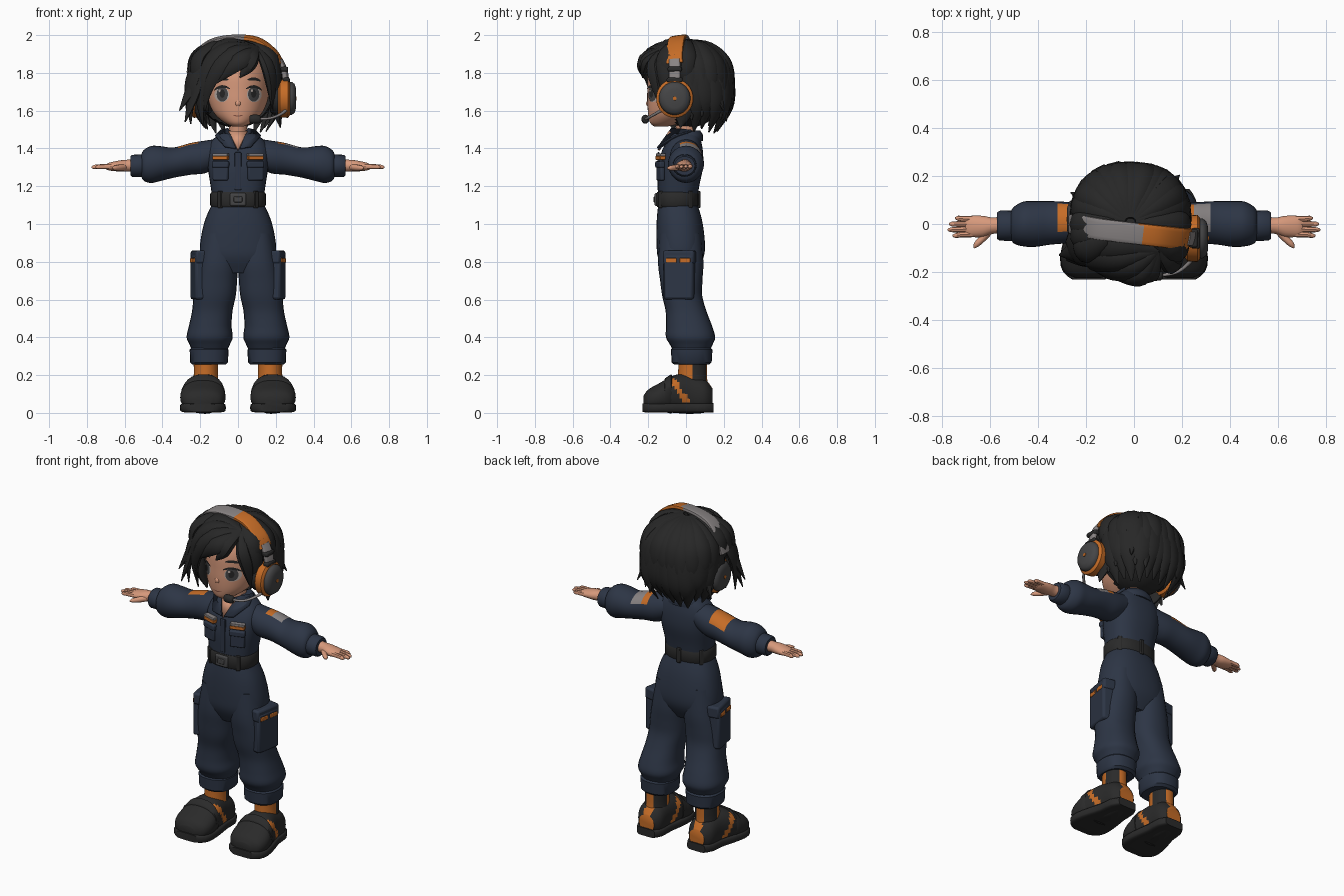
import bpy, bmesh, math, random
from mathutils import Vector, Matrix
from mathutils.bvhtree import BVHTree

random.seed(4)
if "Cube" in bpy.data.objects:
    bpy.data.objects.remove(bpy.data.objects["Cube"], do_unlink=True)

X, Y, Z = Vector((1, 0, 0)), Vector((0, 1, 0)), Vector((0, 0, 1))
HEAD = Vector((0, 0, 1.72))
SIDES = (("left", 1), ("right", -1))


def material(name, red, green, blue):
    mat = bpy.data.materials.new(name)
    mat.use_nodes = True
    color = (red, green, blue, 1)
    mat.diffuse_color = color
    shader = mat.node_tree.nodes["Principled BSDF"]
    shader.inputs["Base Color"].default_value = color
    shader.inputs["Roughness"].default_value = .8
    return mat


navy = material("navy cloth", .026, .036, .06)
black = material("black hair", .02, .02, .02)
skin = material("skin", .68, .32, .2)
orange = material("orange", .56, .15, .02)
grey = material("light grey", .25, .23, .23)
charcoal = material("charcoal", .023, .023, .023)
steel = material("dark grey", .06, .06, .062)
white = material("eye white", .5, .42, .38)
brown = material("mouth brown", .25, .09, .06)


def finish(name, bm, mats, rule=None, recalc=True):
    """Turn a bmesh into a smooth object; rule picks a material per face."""
    if recalc:
        bmesh.ops.recalc_face_normals(bm, faces=bm.faces)
    bm.normal_update()
    if rule:
        for face in bm.faces:
            face.material_index = int(rule(face.calc_center_median(), face.normal))
    mesh = bpy.data.meshes.new(name)
    bm.to_mesh(mesh)
    bm.free()
    for mat in mats:
        mesh.materials.append(mat)
    mesh.shade_smooth()
    mesh.set_sharp_from_angle(angle=math.radians(42))
    obj = bpy.data.objects.new(name, mesh)
    bpy.context.collection.objects.link(obj)
    return obj


def spline(keys, steps):
    """Catmull-Rom interpolation of tuples of any length."""
    padded = [keys[0], *keys, keys[-1]]
    result = []
    for i in range(len(keys) - 1):
        for j in range(steps):
            t = j / steps
            result.append([.5 * (2*q + (r-p)*t + (2*p - 5*q + 4*r - s)*t*t + (3*q - p - 3*r + s)*t**3)
                           for p, q, r, s in zip(*padded[i:i + 4])])
    return result + [list(keys[-1])]


def loft(name, keys, mats, axis=None, hint=None, n=20, steps=4, power=2, side=1, rule=None):
    """Skin rings given as (x, y, z, radius across, radius along hint)."""
    rows = spline(keys, steps)
    spots = [Vector(row[:3]) for row in rows]
    bm = bmesh.new()
    rings = []
    for i, row in enumerate(rows):
        tangent = axis or (spots[min(i + 1, len(spots) - 1)] - spots[max(i - 1, 0)]).normalized()
        u = tangent.cross(hint or (spots[i] - HEAD)).normalized()
        v = u.cross(tangent)
        ring = []
        for j in range(n):
            c, s = math.cos(math.tau * j / n), math.sin(math.tau * j / n)
            c = math.copysign(abs(c) ** (2 / power), c)
            s = math.copysign(abs(s) ** (2 / power), s)
            p = spots[i] + u * c * max(row[3], .001) + v * s * max(row[4], .001)
            ring.append(bm.verts.new((p.x * side, p.y, p.z)))
        rings.append(ring)
    for a, b in zip(rings, rings[1:]):
        for j in range(n):
            bm.faces.new((a[j], a[(j + 1) % n], b[(j + 1) % n], b[j]))
    bm.faces.new(rings[0])
    bm.faces.new(rings[-1])
    return finish(name, bm, mats, rule)


def upright(name, keys, mats, **options):
    return loft(name, keys, mats, axis=Z, hint=Y, **options)


def box(name, spot, size, mat, turn=0, side=1, bevel=.008):
    bm = bmesh.new()
    bmesh.ops.create_cube(bm, size=1)
    bm.transform(Matrix.Translation((spot[0] * side, spot[1], spot[2]))
                 @ Matrix.Rotation(turn * side, 4, 'Z') @ Matrix.Diagonal((*size, 1)))
    obj = finish(name, bm, [mat])
    mod = obj.modifiers.new("Bevel", 'BEVEL')
    mod.width, mod.segments = bevel, 2


def plate(name, points, mat, side=1):
    bm = bmesh.new()
    bm.faces.new([bm.verts.new((x * side, y, z)) for x, y, z in points])
    obj = finish(name, bm, [mat])
    mod = obj.modifiers.new("Solidify", 'SOLIDIFY')
    mod.thickness, mod.offset = .012, 0


# Jumpsuit body
upright("jumpsuit_top", [(0, -.045, 1.1, .13, .1), (0, -.04, 1.2, .145, .11), (0, -.03, 1.3, .16, .12),
        (0, -.02, 1.38, .165, .11), (0, -.01, 1.44, .14, .09), (0, 0, 1.48, .09, .07)],
        [navy], power=2.5, n=32)
upright("trouser_seat", [(0, -.045, 1.12, .13, .1), (0, -.035, 1.02, .175, .12), (0, -.028, .9, .2, .128),
        (0, -.028, .82, .195, .12), (0, -.03, .74, .14, .08)], [navy], power=2.4, n=32)
upright("belt", [(0, -.046, 1.09, .14, .106), (0, -.046, 1.1, .147, .112),
        (0, -.046, 1.16, .147, .112), (0, -.046, 1.17, .14, .106)], [charcoal], steps=1, power=2.4, n=32)
box("belt_buckle", (0, -.157, 1.13), (.085, .02, .068), steel)
box("buckle_bar", (0, -.165, 1.13), (.045, .014, .03), steel, bevel=.004)
box("zip_placket", (0, -.146, 1.28), (.035, .012, .2), navy, bevel=.004)
plate("open_neck", [(-.05, -.085, 1.49), (.05, -.085, 1.49), (0, -.145, 1.39)], skin)
upright("neck", [(0, .01, 1.42, .055, .055), (0, 0, 1.48, .048, .05), (0, -.01, 1.58, .05, .055)], [skin])
upright("collar_band", [(0, .01, 1.44, .11, .08), (0, .015, 1.47, .1, .075), (0, .02, 1.495, .075, .055)],
        [navy])
for angle in (.7, 2.2, math.pi, -2.2, -.7):
    box("belt_loop", (.145 * math.sin(angle), -.046 - .112 * math.cos(angle), 1.13), (.025, .02, .09),
        charcoal, turn=angle, bevel=.004)

for word, side in SIDES:
    # Collar wing, chest pocket and label
    plate(word + "_collar_wing", [(.05, -.075, 1.505), (.01, -.15, 1.4), (.07, -.145, 1.41),
                                  (.12, -.06, 1.465), (.09, .03, 1.495)], navy, side)
    box(word + "_chest_pocket", (.092, -.135, 1.28), (.085, .025, .1), navy, .3, side)
    box(word + "_pocket_flap", (.092, -.138, 1.315), (.092, .03, .035), navy, .3, side)
    box(word + "_chest_label", (.092, -.135, 1.35), (.085, .03, .02), orange, .3, side, .003)
    box(word + "_label_edge", (.092, -.134, 1.367), (.085, .03, .015), grey, .3, side, .003)

    # Sleeve with shoulder patch, cuff
    def patch(c, normal, left=side > 0):
        if .21 < abs(c.x) < .31 and normal.z > .5 and c.y > -.025:
            return 2 if left and abs(c.x) > .245 else 1
        return 0
    loft(word + "_sleeve", [(.08, 0, 1.385, .07, .07), (.17, 0, 1.356, .085, .086), (.25, .005, 1.345, .085, .084),
         (.34, .005, 1.325, .09, .08), (.41, 0, 1.32, .095, .092), (.46, 0, 1.315, .093, .098),
         (.5, -.005, 1.31, .076, .08), (.515, -.005, 1.31, .05, .05)],
         [navy, orange, grey], axis=X, hint=Z, n=28, side=side, rule=patch)
    loft(word + "_sleeve_cuff", [(.49, -.007, 1.31, .058, .056), (.5, -.007, 1.31, .064, .06),
         (.56, -.007, 1.308, .062, .058), (.57, -.007, 1.308, .054, .05)],
         [navy], axis=X, hint=Z, steps=1, side=side)

    # Hand
    loft(word + "_palm", [(.55, -.005, 1.31, .036, .034), (.59, -.007, 1.309, .034, .031),
         (.63, -.01, 1.307, .044, .029), (.68, -.01, 1.304, .044, .021), (.7, -.01, 1.303, .036, .013)],
         [skin], axis=X, hint=Z, side=side)
    for i, reach in enumerate((.745, .77, .775, .755)):
        y = .021 - .021 * i
        loft(word + "_finger", [(.67, y, 1.305, .013, .014), (.72, y * 1.05, 1.304, .012, .013),
             (reach - .012, y * 1.15, 1.302, .01, .011), (reach, y * 1.15, 1.3, .003, .003)],
             [skin], axis=X, hint=Z, n=8, steps=2, side=side)
    loft(word + "_thumb", [(.6, -.025, 1.302, .018, .018), (.63, -.06, 1.298, .015, .016),
         (.655, -.085, 1.296, .012, .012), (.665, -.1, 1.295, .003, .003)], [skin], hint=Z, n=10, side=side)

    # Trouser leg, turned-up cuff and pockets
    upright(word + "_trouser_leg", [(.1, -.03, .95, .085, .11), (.106, -.028, .8, .105, .12),
            (.117, -.025, .7, .112, .112), (.124, -.02, .62, .112, .106), (.136, 0, .54, .107, .108),
            (.147, .016, .46, .113, .122), (.15, .024, .4, .122, .13), (.15, .028, .36, .106, .112),
            (.15, .03, .3, .08, .08)], [navy], power=2.3, n=24, side=side)
    upright(word + "_trouser_cuff", [(.153, .03, .255, .088, .092), (.153, .03, .268, .1, .106),
            (.153, .03, .335, .103, .11), (.153, .03, .35, .09, .095)],
            [navy], steps=1, power=2.4, n=24, side=side)
    box(word + "_cargo_pocket", (.203, -.035, .72), (.075, .16, .24), navy, -.18, side, .014)
    box(word + "_cargo_flap", (.198, -.034, .825), (.08, .168, .07), navy, -.18, side, .012)
    for y in (-.078, -.005):
        box(word + "_cargo_tab", (.238 + (y + .035) * .18, y, .807), (.014, .058, .024), orange, -.18, side, .004)

    # Boot
    upright(word + "_boot_shaft", [(.17, .04, .08, .075, .085), (.17, .035, .17, .066, .078),
            (.17, .035, .23, .064, .076), (.17, .035, .29, .066, .076)], [charcoal, orange], n=32, side=side,
            rule=lambda c, n: (c.y < .03 and c.z > .17) or (c.y > .08 and abs(abs(c.x) - .17) < .025))
    loft(word + "_boot_foot", [(.19, -.225, .06, .05, .03), (.188, -.2, .068, .1, .055), (.186, -.14, .082, .12, .076),
         (.182, -.06, .1, .105, .1), (.175, .02, .1, .088, .105), (.172, .1, .09, .08, .088),
         (.17, .14, .08, .05, .05)], [charcoal, orange], axis=Y, hint=Z, steps=6, power=2.3, n=32, side=side,
         rule=lambda c, n: (.05 < c.z < .18 and abs(c.y + .6 * c.z - .035) < .02)
         or (c.y > .09 and c.z > .05 and abs(abs(c.x) - .17) < .025))
    loft(word + "_boot_sole", [(.188, -.23, .027, .07, .022), (.187, -.2, .027, .108, .026),
         (.186, -.14, .027, .122, .026), (.18, -.05, .027, .108, .026), (.175, .02, .027, .092, .026),
         (.172, .1, .027, .086, .026), (.17, .146, .027, .06, .024)],
         [charcoal], axis=Y, hint=Z, steps=2, power=5, n=24, side=side)
    loft(word + "_boot_strap", [(.185, -.115, .092, .112, .082), (.185, -.11, .094, .118, .09),
         (.183, -.08, .1, .112, .104), (.183, -.075, .1, .105, .1)],
         [charcoal], axis=Y, hint=Z, steps=1, power=2.3, n=24, side=side)

# Head
head = upright("head", [(0, -.135, 1.515, .025, .03), (0, -.105, 1.535, .07, .085), (0, -.07, 1.58, .122, .13),
        (0, -.03, 1.64, .153, .175), (0, -.01, 1.7, .165, .195), (0, 0, 1.8, .168, .2),
        (0, 0, 1.88, .13, .16), (0, 0, 1.93, .05, .06)], [skin], n=40)
loft("nose", [(0, -.185, 1.67, .01, .01), (0, -.202, 1.638, .014, .01), (0, -.19, 1.615, .01, .006)],
     [skin], axis=-Z, hint=Y, n=12)
tree = BVHTree.FromPolygons([v.co for v in head.data.vertices],
                            [list(p.vertices) for p in head.data.polygons])


def decal(name, x, z, wide, tall, mat, lift=.002, tilt=0, sag=0):
    """Thin painted oval wrapped onto the face."""
    bm = bmesh.new()
    rings = []
    for scale in (.02, .35, .7, 1):
        ring = []
        for j in range(20):
            a = math.tau * j / 20
            u, v = wide * scale * math.cos(a), tall * scale * math.sin(a)
            v += sag * (u / wide) ** 2
            px, pz = x + u * math.cos(tilt) - v * math.sin(tilt), z + u * math.sin(tilt) + v * math.cos(tilt)
            hit = tree.ray_cast(Vector((px, -1, pz)), Y)[0] or Vector((px, -.15, pz))
            ring.append(bm.verts.new((px, hit.y - lift, pz)))
        rings.append(ring)
    for a, b in zip(rings, rings[1:]):
        for j in range(20):
            bm.faces.new((a[j], b[j], b[(j + 1) % 20], a[(j + 1) % 20]))
    bm.faces.new(rings[0])
    finish(name, bm, [mat], recalc=False)


for word, side in SIDES:
    x = .086 * side
    decal(word + "_eye_white", x, 1.685, .039, .04, white)
    decal(word + "_iris", x - .003 * side, 1.687, .03, .039, steel, .004)
    decal(word + "_pupil", x - .003 * side, 1.69, .014, .022, black, .006)
    decal(word + "_eye_glint", x - .012, 1.706, .006, .007, white, .008)
    decal(word + "_upper_lash", x, 1.728, .044, .007, black, .008, -.1 * side, -.018)
    decal(word + "_brow", x, 1.768, .036, .008, black, .004, -.1 * side, -.008)
decal("mouth", 0, 1.572, .03, .003, brown, .003, sag=.006)

# Hair: scalp cap, then tapered locks
cap = bmesh.new()
bmesh.ops.create_uvsphere(cap, u_segments=32, v_segments=24, radius=1)
cap.transform(Matrix.Translation((-.01, .01, 1.735)) @ Matrix.Diagonal((.215, .212, .225, 1)))
front = [f for f in cap.faces if f.calc_center_median().y < -.05 and f.calc_center_median().z < 1.86]
bmesh.ops.delete(cap, geom=front, context='FACES')
finish("hair_cap", cap, [black])


def lock(name, path, wide, thick=.028):
    shape = spline([(.35, .5), (.9, 1), (1, 1), (.8, .85), (.06, .1)], 4)
    last = len(path) - 1
    loft(name, [(*p, wide * shape[round(16 * i / last)][0], thick * shape[round(16 * i / last)][1])
                for i, p in enumerate(path)], [black], n=8)


def strand(name, angle, drop, wide, flick=0):
    """Lock from the crown, following a slightly squared head outline."""
    path = []
    square = 1 + .07 * math.sin(2 * angle) ** 2
    for z, r in ((1.965, .02), (1.93, .12), (1.84, .2), (1.73, .226), (1.62, .225), (1.5, .165 + flick)):
        r *= square
        path.append((r * math.sin(angle) - .015, r * math.cos(angle) + .005, 1.965 - (1.965 - z) * drop))
    lock(name, path, wide)


for i in range(12):
    angle = -1.35 + i * .245
    strand("back_lock", angle, random.uniform(.95, 1.05), .075)
    strand("back_over_lock", angle + .12, random.uniform(.74, .92), .058, .06)
for angle in (-2.1, -1.85, -1.6, 1.6, 1.85, 2.1):
    strand("side_top_lock", angle, .55, .055, .03)
strand("flick_lock", .8, .8, .045, .1)
strand("flick_lock", -1.1, .85, .045, .1)

part = (.1, -.11, 1.93)
for path, wide in (
        (((.04, -.21, 1.885), (-.03, -.225, 1.835), (-.115, -.2, 1.745)), .05),
        (((.075, -.2, 1.88), (.05, -.22, 1.83), (.01, -.23, 1.775)), .04),
        (((.0, -.185, 1.91), (-.1, -.195, 1.84), (-.165, -.165, 1.72), (-.175, -.145, 1.6)), .055),
        (((-.05, -.15, 1.93), (-.16, -.155, 1.84), (-.2, -.14, 1.7), (-.185, -.12, 1.52)), .055),
        (((-.06, -.1, 1.95), (-.18, -.11, 1.86), (-.24, -.12, 1.73), (-.31, -.13, 1.6)), .065),
        (((-.06, -.06, 1.95), (-.19, -.08, 1.86), (-.25, -.11, 1.72), (-.25, -.12, 1.53)), .085),
        (((-.06, -.06, 1.95), (-.2, -.1, 1.84), (-.23, -.13, 1.7), (-.28, -.15, 1.54)), .07),
        (((.15, -.17, 1.85), (.175, -.16, 1.75), (.18, -.13, 1.61)), .04),
        (((.17, -.12, 1.87), (.2, -.11, 1.76), (.195, -.08, 1.58)), .05)):
    lock("fringe_lock", (part, *path), wide)
for path in (((.19, .0, 1.75), (.205, -.01, 1.62), (.225, -.03, 1.51)),
             ((-.2, -.06, 1.75), (-.2, -.06, 1.6), (-.16, -.07, 1.5))):
    lock("ear_lock", path, .06)

# Headset
loft("headset_band", [(.225, -.06, 1.85, .045, .012), (.19, -.06, 1.91, .045, .012), (.1, -.05, 1.975, .045, .012),
     (-.03, -.035, 1.987, .045, .012), (-.15, -.02, 1.962, .045, .012), (-.23, -.005, 1.89, .045, .012),
     (-.262, 0, 1.8, .04, .012)],
     [grey, orange], n=16, power=4, steps=6, rule=lambda c, n: c.x > .03)
for word, side, y, inset in (("left", 1, -.06, 0), ("right", -1, .02, .03)):
    def ear(part_name, profile, mats):
        loft(word + part_name, [(x - inset, y, 1.665, r * .95, r) for x, r in profile], mats,
             axis=X, hint=Z, n=32, steps=1, side=side)
    ear("_ear_cushion", ((.17, .07), (.185, .085), (.22, .085), (.23, .075)), [charcoal])
    ear("_ear_ring", ((.212, .085), (.222, .1), (.264, .103), (.275, .09)), [orange])
    ear("_ear_shell", ((.26, .086), (.284, .088), (.3, .076), (.308, .05)), [steel])
    ear("_ear_button", ((.3, .012), (.311, .01)), [orange])
    loft(word + "_slider", [(.22 - inset, y, 1.87, .03, .014), (.246 - inset, y, 1.81, .03, .014),
         (.255 - inset, y, 1.74, .03, .014)], [grey], n=16, power=4, side=side)
    box(word + "_slider_clamp", (.246 - inset, y, 1.82), (.04, .075, .025), charcoal, 0, side)
    box(word + "_ear_yoke", (.257 - inset, y, 1.762), (.035, .085, .025), charcoal, 0, side)
loft("microphone_boom", [(.265, -.1, 1.62, .009, .009), (.24, -.15, 1.59, .008, .008),
     (.18, -.2, 1.562, .007, .007), (.1, -.215, 1.555, .007, .007)], [grey], hint=Z, n=10)
loft("microphone_tip", [(.12, -.214, 1.555, .012, .014), (.11, -.215, 1.555, .02, .023),
     (.07, -.216, 1.555, .02, .023), (.06, -.216, 1.555, .012, .014)], [charcoal], axis=X, hint=Z, n=12, steps=2)
